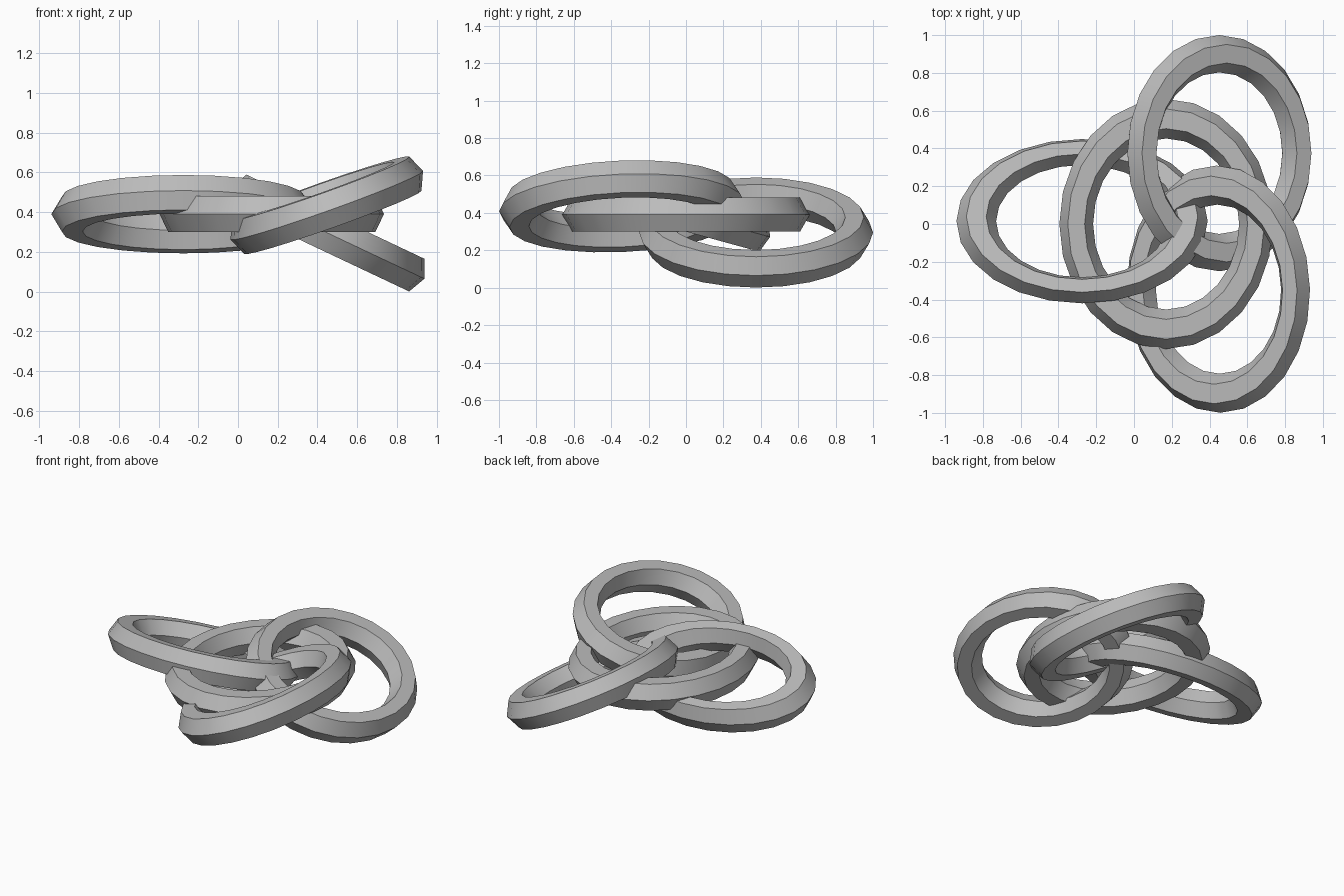
import bpy, math
from mathutils import Vector, Matrix, Euler

if "Cube" in bpy.data.objects:
    bpy.data.objects.remove(bpy.data.objects["Cube"])

# One plain grey material for every ring
grey = bpy.data.materials.new("plain_grey")
grey.use_nodes = True
colour = (0.5, 0.5, 0.5, 1)
grey.diffuse_color = colour
grey.node_tree.nodes["Principled BSDF"].inputs["Base Color"].default_value = colour

MAJOR, MINOR = 0.56, 0.105


def ring(name, centre, stretch, tilt):
    """Six-sided torus, squashed to an oval and then tilted."""
    bpy.ops.mesh.primitive_torus_add(major_radius=MAJOR, minor_radius=MINOR,
                                     major_segments=24, minor_segments=6)
    ob = bpy.context.object
    ob.name = name
    rot = Euler([math.radians(a) for a in tilt]).to_matrix().to_4x4()
    size = Matrix.Diagonal((*stretch, 1, 1))
    ob.data.transform(Matrix.Translation(Vector(centre)) @ rot @ size)
    ob.data.materials.append(grey)
    bpy.ops.object.shade_smooth_by_angle(angle=math.radians(30))
    return ob


# Flat ring in the middle, linked by three tilted rings
ring("centre_ring", (0.17, 0.0, 0.39), (0.85, 0.995), (0, 0, 0))
ring("right_ring", (-0.275, 0.015, 0.39), (1.0, 0.678), (-15.3, 0, 0))
ring("left_front_ring", (0.447, -0.345, 0.435), (0.774, 0.985), (2.5, -19.6, 0))
ring("left_back_ring", (0.452, 0.375, 0.295), (0.81, 0.94), (0, 25.3, 0))
